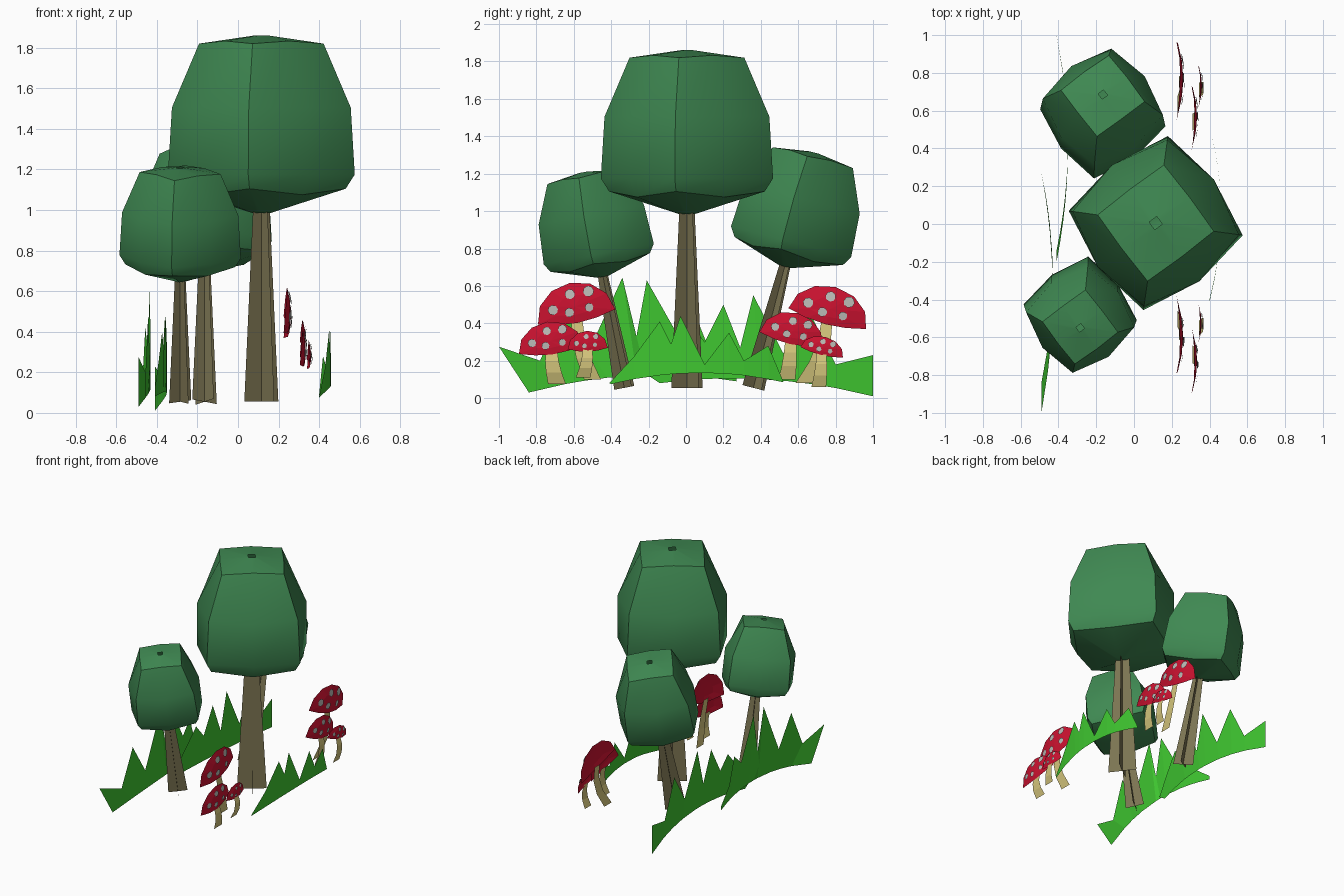
import bpy, math
from mathutils import Matrix, Vector

if "Cube" in bpy.data.objects:
    bpy.data.objects.remove(bpy.data.objects["Cube"])


def material(name, rgb):
    m = bpy.data.materials.new(name)
    m.diffuse_color = (*rgb, 1)
    m.use_nodes = True
    m.node_tree.nodes["Principled BSDF"].inputs["Base Color"].default_value = m.diffuse_color
    return m


LEAF = material("leaf", (0.05, 0.25, 0.085))
BARK = material("bark", (0.2, 0.175, 0.085))
GRASS = material("grass", (0.05, 0.57, 0.03))
RED = material("cap_red", (0.61, 0.006, 0.03))
SPOT = material("spot_grey", (0.5, 0.5, 0.47))
STEM = material("stem_cream", (0.66, 0.56, 0.2))


def add(name, verts, faces, mat, matrix=None, smooth=False):
    me = bpy.data.meshes.new(name)
    me.from_pydata([tuple(v) for v in verts], [], faces)
    if matrix:
        me.transform(matrix)
    me.materials.append(mat)
    ob = bpy.data.objects.new(name, me)
    bpy.context.collection.objects.link(ob)
    if smooth:
        bpy.ops.object.select_all(action='DESELECT')
        ob.select_set(True)
        bpy.context.view_layer.objects.active = ob
        bpy.ops.object.shade_smooth_by_angle(angle=math.radians(40))
    return ob


# Crown rings, bottom to top: corner height, corner radius, mid height, mid radius
CROWN = [(0.93, 0.045, 0.93, 0.03), (1.05, 0.42, 1.02, 0.335),
         (1.12, 0.465, 1.12, 0.385), (1.45, 0.445, 1.45, 0.385),
         (1.765, 0.31, 1.778, 0.225), (1.805, 0.035, 1.805, 0.025)]
TURN = math.radians(-8)


def tree(name, x, y, scale, lean):
    mat = (Matrix.Translation((x, y, 0.055)) @ Matrix.Rotation(math.radians(lean), 4, 'X')
           @ Matrix.Scale(scale, 4))
    # rounded-square crown, open at the tip
    verts, faces = [], [tuple(range(7, -1, -1))]
    for zc, rc, zm, rm in CROWN:
        for i in range(8):
            a = TURN + i * math.pi / 4
            r, z = (rm, zm) if i % 2 else (rc, zc)
            verts.append((r * math.cos(a), r * math.sin(a), z))
    for k in range(len(CROWN) - 1):
        for i in range(8):
            j = (i + 1) % 8
            faces.append((k * 8 + i, k * 8 + j, k * 8 + 8 + j, k * 8 + 8 + i))
    add(name + "_crown", verts, faces, LEAF, mat, True)
    # trunk of two crossed tapering planes
    verts, faces = [], []
    for k in range(2):
        a = TURN + math.pi / 4 + k * math.pi / 2
        c, s = math.cos(a), math.sin(a)
        for r, z in ((-0.105, 0), (0.105, 0), (0.05, 0.97), (-0.05, 0.97)):
            verts.append((r * c, r * s, z))
        faces.append(tuple(range(k * 4, k * 4 + 4)))
    add(name + "_trunk", verts, faces, BARK, mat)


tree("tall_tree", 0.115, 0.005, 1.0, 0)
tree("front_tree", -0.285, -0.33, 0.65, 10.8)
tree("back_tree", -0.165, 0.36, 0.72, -14.5)


def grass(name, x, top, b0, b1, zs):
    """Bent card with a spiky upper edge; zs = bottom height at start, middle, end."""
    y0, y1 = top[0][0], top[-1][0]
    low, high = [], []
    for y, z in top:
        t = (y - y0) / (y1 - y0)
        bend = x - 0.06 * (2 * t - 1) ** 2
        zb = zs[0] * (1 - t) * (1 - 2 * t) + zs[1] * 4 * t * (1 - t) + zs[2] * t * (2 * t - 1)
        low.append((bend, b0 + (b1 - b0) * t, zb))
        high.append((bend, y, z))
    n = len(top)
    add(name, low + high, [(i, i + 1, n + i + 1, n + i) for i in range(n - 1)], GRASS)


grass("grass_left_front", -0.43,
      [(-1, .275), (-.78, .2), (-.66, .48), (-.52, .25), (-.34, .645), (-.285, .22),
       (-.21, .63), (-.04, .33), (.06, .42), (.14, .22), (.27, .12)],
      -0.84, 0.27, (.03, .12, .09))
grass("grass_left_back", -0.35,
      [(-.2, .12), (-.1, .25), (.02, .4), (.1, .3), (.2, .5), (.29, .27), (.36, .55),
       (.52, .24), (.66, .46), (.8, .18), (1, .23)],
      -0.14, 1.0, (.08, .1, .01))
grass("grass_right", 0.46,
      [(-.41, .08), (-.28, .22), (-.14, .41), (-.08, .29), (-.03, .44), (.1, .18),
       (.23, .35), (.31, .2), (.44, .28), (.52, .09)],
      -0.4, 0.52, (.075, .135, .085))

# Spots in cap space: along the half width, up the height, radius
SPOTS = [(-.56, .32, .13), (-.06, .68, .13), (.42, .66, .14), (-.16, .16, .12), (.36, .2, .11)]


def mushroom(name, x, y, z, w, h, tilt, foot, stem_w):
    """Bulging cap card based at (y, z), spots on the outer side, stem down to foot."""
    t = math.radians(tilt)

    def place(u, v, lift=0.0):
        a, b = u * w / 2, v * h
        bulge = 0.035 * (w / 0.42) * (1 - min(1, u * u + (v - .3) ** 2))
        return (x + bulge - 0.02 + lift, y + a * math.cos(t) - b * math.sin(t),
                z + a * math.sin(t) + b * math.cos(t))

    # cap: two rings around a centre
    rim = [(math.cos(i * math.pi / 6), math.sin(i * math.pi / 6)) for i in range(7)]
    rim += [(-.5, -.13), (0, -.18), (.5, -.13)]
    n = len(rim)
    verts = [place(u, v) for u, v in rim]
    verts += [place(u * .5, .3 + (v - .3) * .5) for u, v in rim] + [place(0, .3)]
    faces = []
    for i in range(n):
        j = (i + 1) % n
        faces += [(i, j, n + j, n + i), (n + i, n + j, 2 * n)]
    add(name + "_cap", verts, faces, RED)
    # spots
    verts, faces = [], []
    for u, v, r in SPOTS:
        faces.append(tuple(range(len(verts), len(verts) + 8)))
        for i in range(8):
            a = i * math.pi / 4
            verts.append(place(u + r * math.cos(a), v + r * math.sin(a) * w / 2 / h, 0.007))
    add(name + "_spots", verts, faces, SPOT)
    # curved stem card, wider at the foot
    verts = []
    top = Vector((x - 0.008, y, z))
    end = Vector((x - 0.015, foot[0], foot[1]))
    for k in range(4):
        s = k / 3
        p = top.lerp(end, s)
        p.x += 0.02 * math.sin(math.pi * s)
        p.y += (y - foot[0]) * 0.25 * math.sin(math.pi * s)
        half = stem_w * (0.36 + 0.2 * s)
        verts += [p - Vector((0, half, 0)), p + Vector((0, half, 0))]
    add(name + "_stem", verts, [(2 * k + 2, 2 * k + 3, 2 * k + 1, 2 * k) for k in range(3)], STEM)


mushroom("front_big_mushroom", .245, -.585, .435, .42, .185, 11, (-.5, .1), .08)
mushroom("front_medium_mushroom", .325, -.72, .26, .35, .15, 8, (-.69, .075), .085)
mushroom("front_small_mushroom", .36, -.525, .265, .215, .095, 2, (-.55, .11), .07)
mushroom("back_big_mushroom", .245, .755, .425, .43, .175, -15, (.63, .08), .08)
mushroom("back_medium_mushroom", .325, .56, .315, .345, .145, -13, (.54, .1), .08)
mushroom("back_small_mushroom", .36, .725, .245, .235, .085, -14, (.71, .06), .07)
